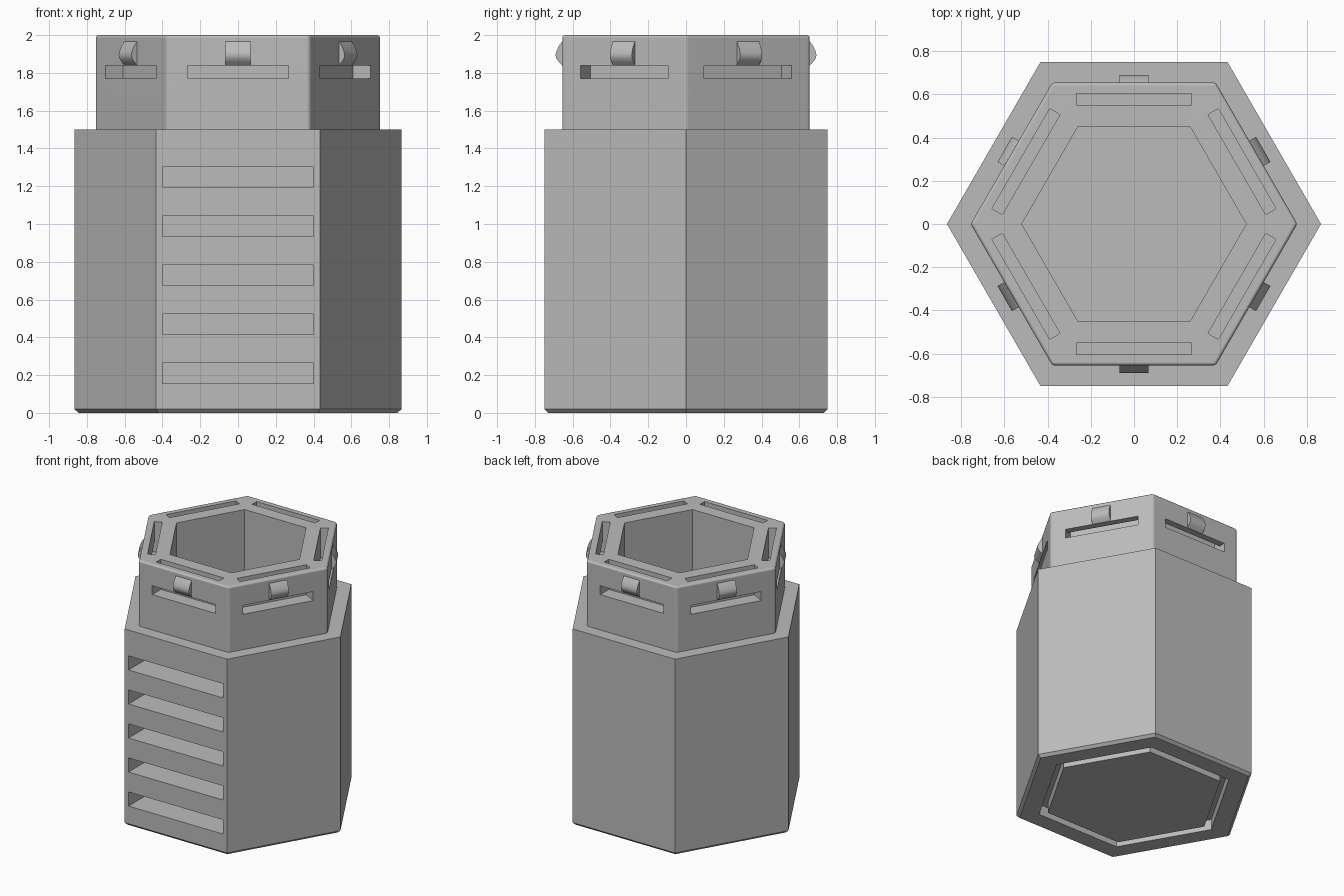
import bpy, bmesh, math
from mathutils import Matrix

cube = bpy.data.objects.get("Cube")
if cube:
    bpy.data.objects.remove(cube, do_unlink=True)

GREY = (0.5, 0.5, 0.5, 1)
grey = bpy.data.materials.new("plain grey plastic")
grey.use_nodes = True
grey.diffuse_color = GREY
grey.node_tree.nodes["Principled BSDF"].inputs["Base Color"].default_value = GREY


def prism(name, points, depth, matrix=Matrix()):
    """Extrude a flat outline along z, then place it."""
    bm = bmesh.new()
    face = bm.faces.new([bm.verts.new((x, y, 0)) for x, y in points])
    out = bmesh.ops.extrude_face_region(bm, geom=[face])["geom"]
    bmesh.ops.translate(bm, vec=(0, 0, depth),
                        verts=[v for v in out if isinstance(v, bmesh.types.BMVert)])
    bmesh.ops.recalc_face_normals(bm, faces=bm.faces)
    bm.transform(matrix)
    mesh = bpy.data.meshes.new(name)
    bm.to_mesh(mesh)
    bm.free()
    mesh.materials.append(grey)
    obj = bpy.data.objects.new(name, mesh)
    bpy.context.collection.objects.link(obj)
    return obj


def hexagon(name, apothem, bottom, top):
    r = apothem / math.cos(math.pi / 6)
    pts = [(r * math.cos(k * math.pi / 3), r * math.sin(k * math.pi / 3)) for k in range(6)]
    return prism(name, pts, top - bottom, Matrix.Translation((0, 0, bottom)))


def box(name, x, y, z, turn=0):
    """Box spanning the given ranges, turned about the z axis."""
    pts = [(x[0], y[0]), (x[1], y[0]), (x[1], y[1]), (x[0], y[1])]
    m = Matrix.Rotation(turn, 4, "Z") @ Matrix.Translation((0, 0, z[0]))
    return prism(name, pts, z[1] - z[0], m)


def activate(obj):
    bpy.ops.object.select_all(action="DESELECT")
    obj.select_set(True)
    bpy.context.view_layer.objects.active = obj


def cut(obj, cutter):
    mod = obj.modifiers.new("cut", "BOOLEAN")
    mod.operation = "DIFFERENCE"
    mod.solver = "EXACT"
    mod.object = cutter
    activate(obj)
    bpy.ops.object.modifier_apply(modifier=mod.name)
    bpy.data.objects.remove(cutter, do_unlink=True)


# Lower body with a chamfered foot
body = hexagon("lower_body", 0.75, 0, 1.5)
bm = bmesh.new()
bm.from_mesh(body.data)
foot = [e for e in bm.edges if all(v.co.z < 0.01 for v in e.verts)]
bmesh.ops.bevel(bm, geom=foot, offset=0.02, segments=1, affect="EDGES")
bm.to_mesh(body.data)
bm.free()

# Upper collar with softened edges
collar = hexagon("upper_collar", 0.655, 1.4, 2.0)
mod = collar.modifiers.new("soft edges", "BEVEL")
mod.width = 0.015
mod.segments = 3
activate(collar)
bpy.ops.object.modifier_apply(modifier=mod.name)

# Deep central well
for part in (body, collar):
    cut(part, hexagon("well_cutter", 0.45, 0.15, 2.1))

# Groove around the underside
groove = hexagon("groove_cutter", 0.605, -0.1, 0.08)
cut(groove, hexagon("groove_core", 0.55, -0.2, 0.2))
cut(body, groove)

# Five wide slots in the front
for i in range(5):
    z = 0.155 + 0.26 * i
    cut(body, box("front_slot_cutter", (-0.4, 0.4), (-0.9, -0.55), (z, z + 0.108)))

# Spring tabs: a channel behind, a slot below and a snap ridge on each side
ridge_profile = [(0.64, 1.97), (0.655, 1.967), (0.672, 1.945), (0.686, 1.915),
                 (0.691, 1.895), (0.686, 1.875), (0.672, 1.857), (0.655, 1.84), (0.64, 1.84)]
for k in range(6):
    turn = k * math.pi / 3
    cut(collar, box("channel_cutter", (-0.267, 0.267), (0.55, 0.605), (1.77, 2.1), turn))
    cut(collar, box("side_slot_cutter", (-0.267, 0.267), (0.55, 0.8), (1.77, 1.838), turn))
    # The profile's first axis points outward, its second upward
    frame = Matrix(((0, 0, 1, -0.067), (1, 0, 0, 0), (0, 1, 0, 0), (0, 0, 0, 1)))
    ridge = prism(f"snap_ridge_{k + 1}", ridge_profile, 0.134,
                  Matrix.Rotation(turn, 4, "Z") @ frame)
    activate(ridge)
    bpy.ops.object.shade_smooth_by_angle(angle=math.radians(40))

activate(collar)
bpy.ops.object.shade_smooth_by_angle(angle=math.radians(35))
mod = collar.modifiers.new("even shading", "WEIGHTED_NORMAL")
mod.keep_sharp = True
